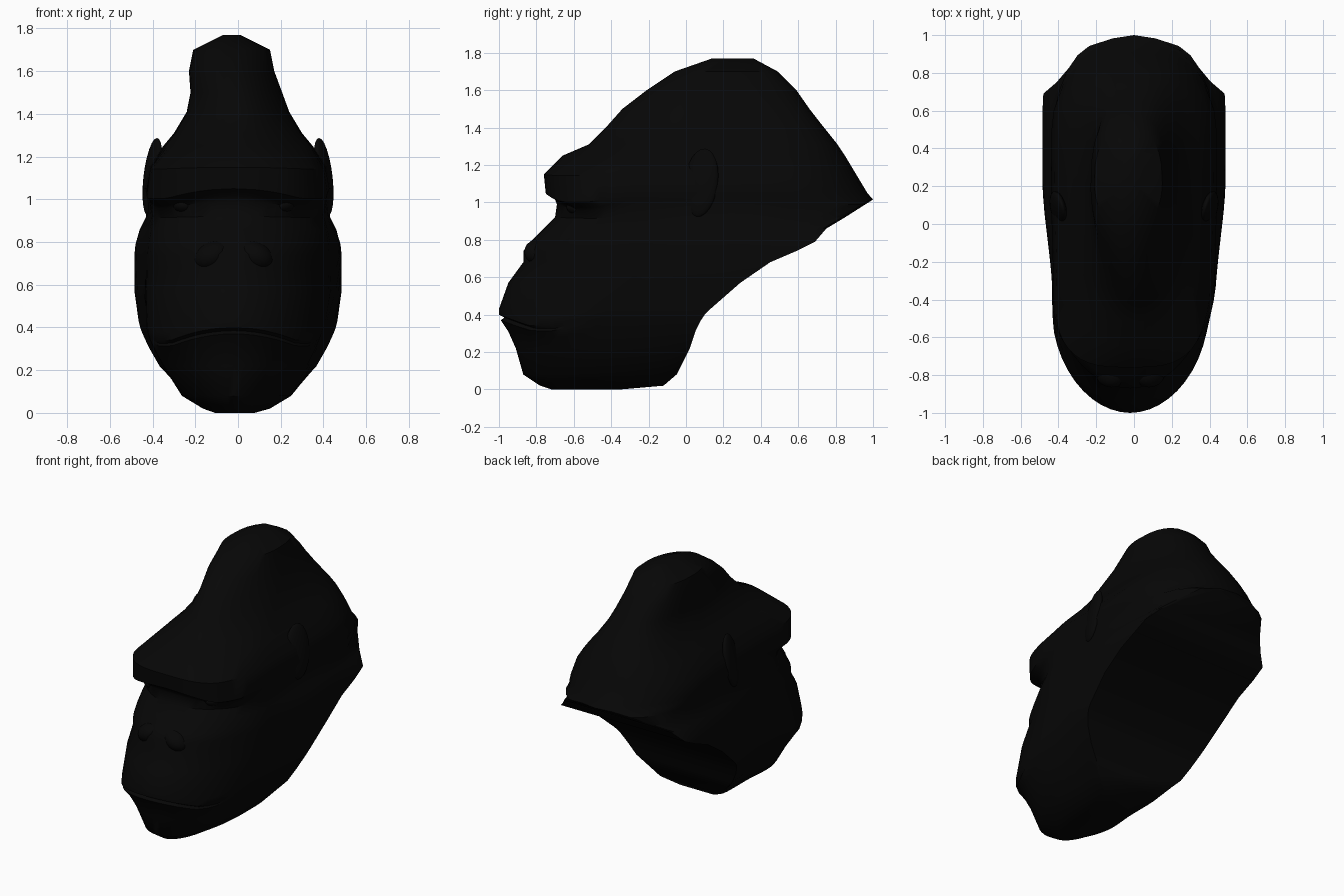
import bpy, bmesh
from math import sin, cos, pi, exp, radians

cube = bpy.data.objects.get("Cube")
if cube:
    bpy.data.objects.remove(cube)

black = bpy.data.materials.new("soft_black")
black.use_nodes = True
black.diffuse_color = (.002, .002, .002, 1)
black.node_tree.nodes["Principled BSDF"].inputs["Base Color"].default_value = (.002, .002, .002, 1)

# Head slices: height, front y, back y, half width
SLICES = [
    (0, -.72, -.35, .1), (.02, -.78, -.12, .17), (.08, -.87, -.05, .28),
    (.22, -.91, .02, .38), (.31, -.95, .05, .43), (.37, -.99, .08, .455),
    (.385, -.97, .09, .46), (.4, -1, .1, .465), (.43, -1, .13, .47), (.57, -.95, .29, .485),
    (.68, -.87, .45, .485), (.74, -.87, .59, .485), (.79, -.83, .69, .48), (.86, -.76, .75, .46),
    (.92, -.7, .85, .43), (.99, -.69, .96, .43), (1.015, -.7, 1, .43),
    (1.05, -.75, .97, .44), (1.15, -.76, .91, .42), (1.25, -.66, .85, .35),
    (1.31, -.52, .81, .3), (1.41, -.42, .73, .24), (1.5, -.34, .66, .215),
    (1.6, -.21, .59, .2), (1.7, -.06, .49, .18), (1.77, .14, .36, .04),
]


def arc(t, n):
    """Unit superellipse point, t from 0 (tip) to 1 (side)."""
    a = t * pi / 2
    return max(sin(a), 0) ** (2 / n), max(cos(a), 0) ** (2 / n)


def bump(z, centre, spread):
    return exp(-((z - centre) / spread) ** 2)


def ramp(v, low, high):
    """Smooth step from 0 at low to 1 at high."""
    t = min(max((v - low) / (high - low), 0), 1)
    return t * t * (3 - 2 * t)


def half_ring(z, front, back, w):
    """Points from the face centre round the cheek to the back."""
    mid = (front + back) / 2
    low_y = min(mid, -.28)
    face_y = low_y + (mid - low_y) * ramp(z, 1.1, 1.55)
    rear_y = max(mid, back - .5)
    square = 1.95 + 1.5 * bump(z, 1.11, .08)
    # flat neck cut below the nape, rounded skull above it
    cut = min(max((1.015 - z) / .2, 0), 1) ** .45 * min(1, .8 + z)
    pts = []
    for i in range(13):
        s, c = arc(i / 12, square)
        x = w * s
        droop = (.05 * bump(z, .39, .1) + .04 * bump(z, 1.04, .08)) * min((x / .3) ** 2, 1.2)
        pts.append((x, face_y - (face_y - front) * c, z - droop * min(1, 2 * c)))
    for i in range(1, 5):
        pts.append((w, face_y + (rear_y - face_y) * i / 5, z))
    for i in range(7):
        s, c = arc(1 - i / 6, 2 + .7 * ramp(z, 1.05, 1.4))
        pts.append((w * (cut + (1 - cut) * s), rear_y + (back - rear_y) * c, z))
    # the muzzle is narrower than the jaw behind it
    narrow = .11 - .08 * ramp(z, .8, 1.05)
    return [(x * (1 - narrow * (1 - ramp(y, -.4, .25))), y, h) for x, y, h in pts]


def finish(obj, angle=40):
    obj.data.materials.append(black)
    bpy.ops.object.select_all(action='DESELECT')
    obj.select_set(True)
    bpy.context.view_layer.objects.active = obj
    bpy.ops.object.shade_smooth_by_angle(angle=radians(angle))
    return obj


def lean(x, y, z):
    """Crest and muzzle sit a little off centre."""
    crest = .03 * ramp(z, 1.45, 1.6)
    muzzle = .02 * ramp(-y, .3, .6) * (1 - ramp(z, 1.15, 1.35))
    return x - crest - muzzle, y, z


# Head
bm = bmesh.new()
rings = []
for row in SLICES:
    half = half_ring(*row)
    loop = half + [(-x, y, z) for x, y, z in reversed(half[1:])]
    rings.append([bm.verts.new(lean(*p)) for p in loop])
for low, high in zip(rings, rings[1:]):
    for i in range(len(low)):
        j = (i + 1) % len(low)
        bm.faces.new((low[i], low[j], high[j], high[i]))
bm.faces.new(rings[0][::-1])
bm.faces.new(rings[-1])
bmesh.ops.remove_doubles(bm, verts=bm.verts, dist=.0005)
bmesh.ops.recalc_face_normals(bm, faces=bm.faces)
mesh = bpy.data.meshes.new("head")
bm.to_mesh(mesh)
bm.free()
head = bpy.data.objects.new("head", mesh)
bpy.context.collection.objects.link(head)
finish(head)


def blob(name, loc, scale, rot=(0, 0, 0)):
    bpy.ops.mesh.primitive_uv_sphere_add(segments=20, ring_count=12, location=loc, rotation=rot)
    obj = bpy.context.object
    obj.name = name
    obj.scale = scale
    return finish(obj, 60)


# Paired eyes, nostril wings and ears
for side, sign in (("left", 1), ("right", -1)):
    blob(side + "_eye", (sign * .23 - .02, -.58, .975), (.055, .06, .04))
    blob(side + "_nostril_wing", (sign * .1 - .02, -.785, .735), (.09, .08, .065),
         (0, sign * radians(25), 0))
    blob(side + "_ear", (sign * .4, .08, 1.105), (.035, .095, .185),
         (radians(-5), sign * radians(-8), sign * radians(-16)))
